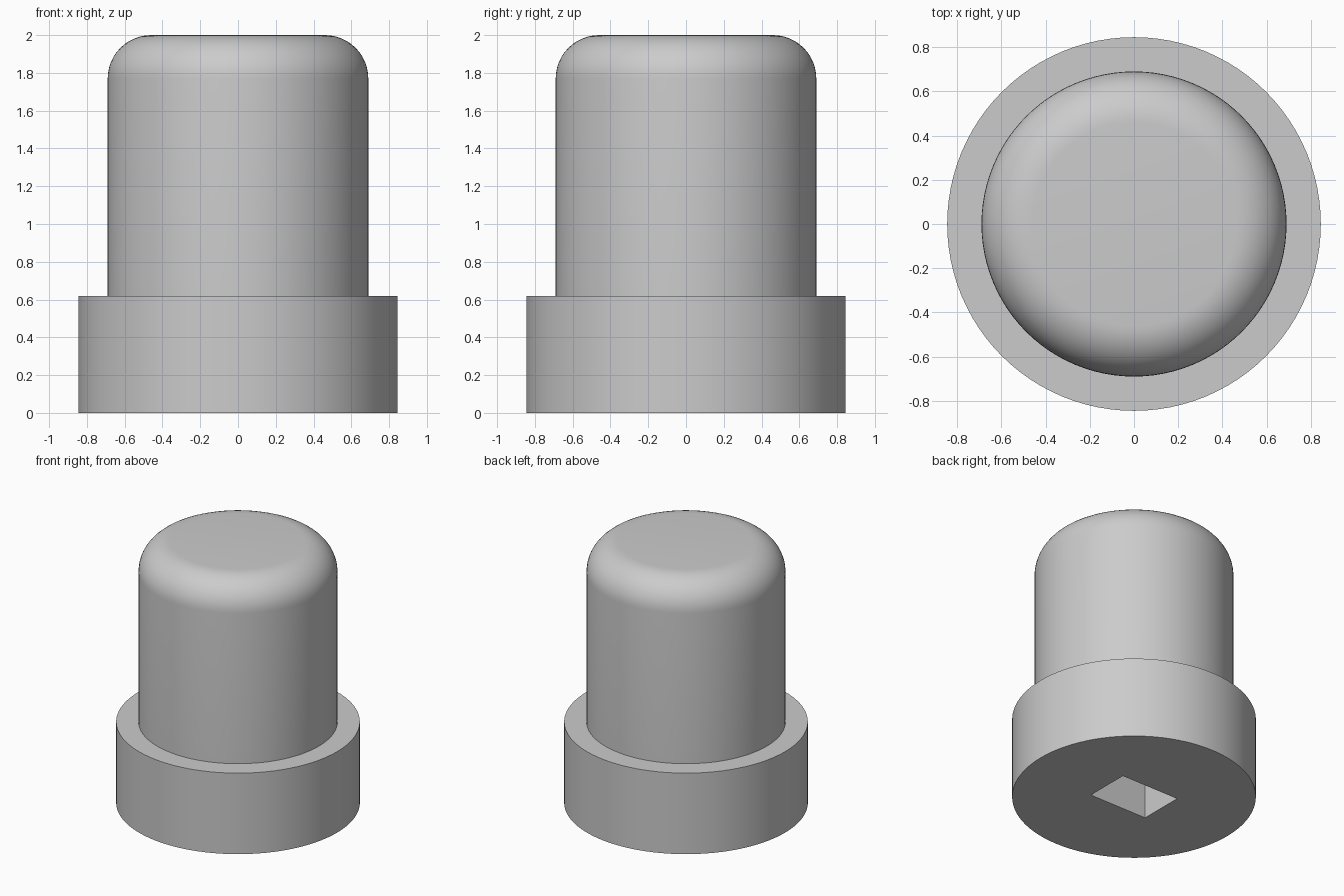
import bpy, bmesh, math

cube = bpy.data.objects.get("Cube")
if cube:
    bpy.data.objects.remove(cube, do_unlink=True)

FLANGE_R, FLANGE_H = 0.845, 0.62
BODY_R, TOP_Z, FILLET = 0.69, 2.0, 0.23

grey = bpy.data.materials.new("plain_grey")
grey.use_nodes = True
colour = (0.6, 0.6, 0.6, 1)
grey.diffuse_color = colour
grey.node_tree.nodes["Principled BSDF"].inputs["Base Color"].default_value = colour


def new_object(name, bm):
    bmesh.ops.recalc_face_normals(bm, faces=bm.faces)
    mesh = bpy.data.meshes.new(name)
    bm.to_mesh(mesh)
    bm.free()
    mesh.materials.append(grey)
    obj = bpy.data.objects.new(name, mesh)
    bpy.context.collection.objects.link(obj)
    return obj


def lathe(name, profile, segments=96):
    bm = bmesh.new()
    rings = []
    for r, z in profile:
        rings.append([bm.verts.new((r * math.cos(a), r * math.sin(a), z))
                      for a in (math.tau * i / segments for i in range(segments))])
    for low, high in zip(rings, rings[1:]):
        for i in range(segments):
            j = (i + 1) % segments
            bm.faces.new((low[i], low[j], high[j], high[i]))
    bm.faces.new(rings[0])
    bm.faces.new(rings[-1])
    return new_object(name, bm)


# Button cap: wide flange, straight body, rounded top edge
profile = [(FLANGE_R, 0), (FLANGE_R, FLANGE_H), (BODY_R, FLANGE_H)]
for i in range(13):
    a = math.pi / 2 * i / 12
    profile.append((BODY_R - FILLET + FILLET * math.cos(a),
                    TOP_Z - FILLET + FILLET * math.sin(a)))
cap = lathe("button_cap", profile)

# Rectangular stem socket cut up from the underside
bm = bmesh.new()
bmesh.ops.create_cube(bm, size=1)
bmesh.ops.scale(bm, vec=(0.49, 0.345, 2), verts=bm.verts)
socket = new_object("socket_cutter", bm)
socket.hide_render = True
socket.hide_set(True)

cut = cap.modifiers.new("stem_socket", 'BOOLEAN')
cut.operation = 'DIFFERENCE'
cut.solver = 'EXACT'
cut.object = socket

# Smooth round surfaces with crisp edges
bpy.ops.object.select_all(action='DESELECT')
cap.select_set(True)
bpy.context.view_layer.objects.active = cap
bpy.ops.object.modifier_apply(modifier=cut.name)
bpy.data.objects.remove(socket, do_unlink=True)
bpy.ops.object.shade_smooth_by_angle(angle=math.radians(30))
